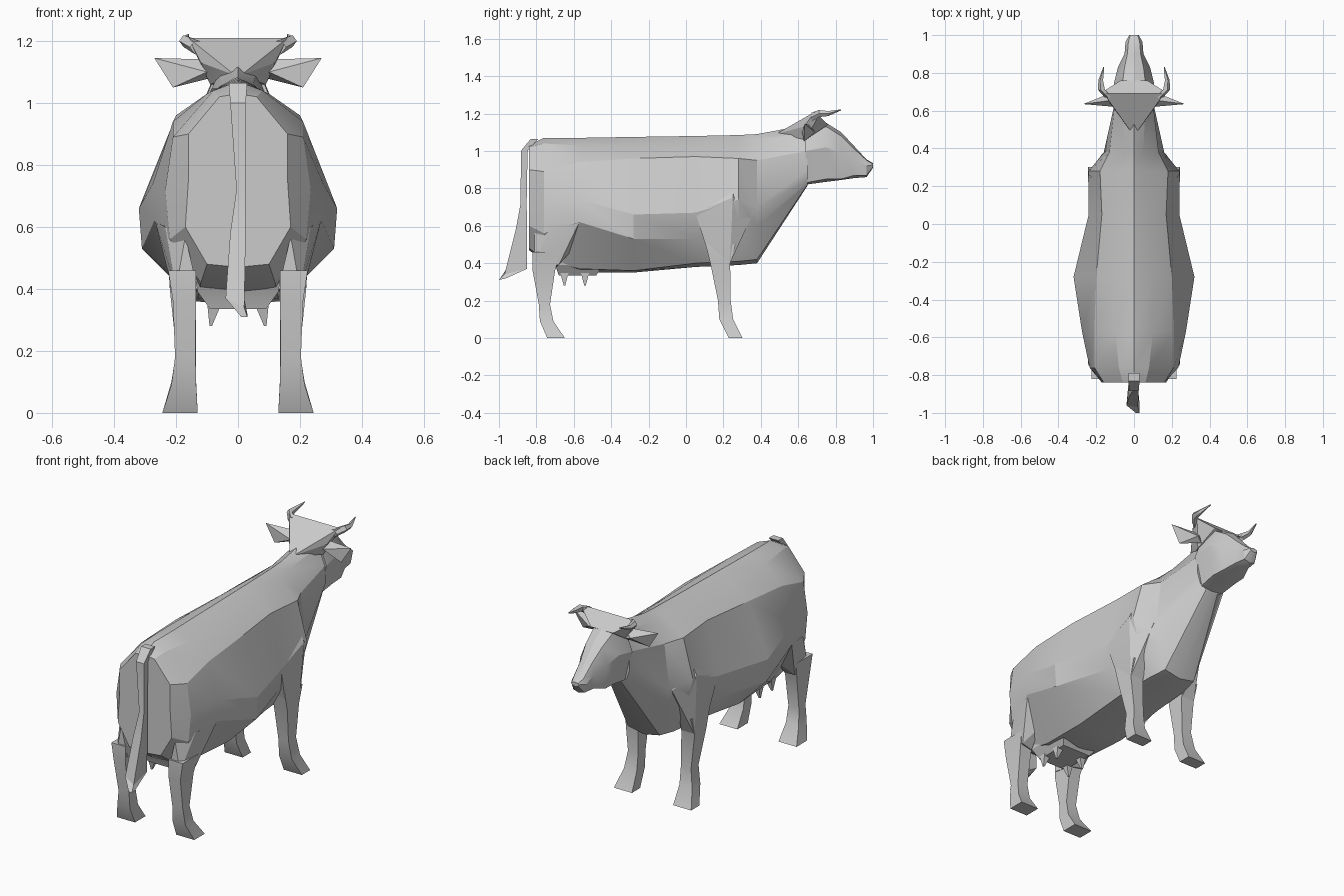
import bpy, bmesh, math

cube = bpy.data.objects.get("Cube")
if cube:
    bpy.data.objects.remove(cube, do_unlink=True)

hide = bpy.data.materials.new("plain grey hide")
hide.use_nodes = True
hide.diffuse_color = (0.6, 0.6, 0.6, 1)
hide.node_tree.nodes["Principled BSDF"].inputs["Base Color"].default_value = hide.diffuse_color


def finish(name, bm):
    """Turn a bmesh into a shaded, coloured object."""
    bmesh.ops.recalc_face_normals(bm, faces=bm.faces)
    mesh = bpy.data.meshes.new(name)
    bm.to_mesh(mesh)
    bm.free()
    mesh.materials.append(hide)
    obj = bpy.data.objects.new(name, mesh)
    bpy.context.collection.objects.link(obj)
    bpy.ops.object.select_all(action="DESELECT")
    obj.select_set(True)
    bpy.context.view_layer.objects.active = obj
    bpy.ops.object.shade_smooth_by_angle(angle=math.radians(24))


def loft(name, rings, side=1):
    """Skin a series of equal rings and cap both ends."""
    bm = bmesh.new()
    loops = [[bm.verts.new((side * x, y, z)) for x, y, z in ring] for ring in rings]
    count = len(loops[0])
    for a, b in zip(loops, loops[1:]):
        for i in range(count):
            j = (i + 1) % count
            bm.faces.new((a[i], a[j], b[j], b[i]))
    bm.faces.new(loops[0])
    bm.faces.new(loops[-1])
    finish(name, bm)


def section(y, top, flank, bottom):
    """Symmetrical cross-section from the points of its left half."""
    left = [(x, y, z) for x, z in flank]
    right = [(-x, y, z) for x, y, z in reversed(left)]
    return [(0, y, top)] + left + [(0, y, bottom)] + right


def box_ring(z, x, half_x, y, half_y):
    """Four-sided horizontal ring."""
    return [(x + i * half_x, y + j * half_y, z)
            for i, j in ((-1, -1), (1, -1), (1, 1), (-1, 1))]


def hull(name, points, side=1):
    """Faceted solid around a handful of points."""
    bm = bmesh.new()
    for x, y, z in points:
        bm.verts.new((side * x, y, z))
    result = bmesh.ops.convex_hull(bm, input=bm.verts)
    inside = [g for g in result["geom_interior"] if isinstance(g, bmesh.types.BMVert)]
    bmesh.ops.delete(bm, geom=inside, context="VERTS")
    finish(name, bm)


# Torso and neck, from rump to throat
torso = [
    (-.84, 1.03, [(.06, 1.02), (.16, .9), (.16, .75), (.17, .6), (.1, .48)], .47),
    (-.76, 1.07, [(.08, 1.04), (.21, .89), (.235, .72), (.22, .56), (.12, .42)], .41),
    (-.57, 1.07, [(.1, 1.03), (.21, .94), (.275, .74), (.27, .62), (.13, .37)], .35),
    (-.28, 1.075, [(.1, 1.03), (.2, .96), (.32, .66), (.31, .53), (.14, .36)], .35),
    (.05, 1.08, [(.08, 1.04), (.17, .97), (.24, .67), (.21, .53), (.13, .4)], .38),
    (.28, 1.085, [(.06, 1.05), (.18, .96), (.24, .74), (.2, .57), (.12, .41)], .39),
    (.38, 1.09, [(.05, 1.06), (.13, .95), (.16, .7), (.15, .6), (.1, .42)], .4),
    (.65, 1.14, [(.06, 1.1), (.1, 1), (.1, .9), (.08, .84), (.04, .82)], .815),
]
loft("torso", [section(*s) for s in torso])

# Head, tapering to the muzzle
head = [
    (.64, 1.13, [(.07, 1.1), (.11, 1), (.07, .83)], .82),
    (.75, 1.15, [(.06, 1.13), (.105, 1.02), (.075, .85)], .835),
    (.83, 1.1, [(.05, 1.08), (.085, .99), (.07, .85)], .845),
    (.9, 1.025, [(.035, 1.01), (.05, .95), (.045, .87)], .855),
    (.965, .955, [(.03, .95), (.045, .92), (.035, .87)], .86),
    (1, .935, [(.02, .93), (.025, .925), (.02, .915)], .91),
]
loft("head", [section(*s) for s in head])

# Crest between the horns, running back onto the neck
crest = [(.12, .63, 1.13), (.09, .64, 1.06), (.16, .69, 1.21), (.15, .71, 1.19),
         (.07, .76, 1.14), (.01, .48, 1.09)]
hull("crest", crest + [(-x, y, z) for x, y, z in crest])

# Tail with a flared tuft
loft("tail", [
    box_ring(1.065, 0, .03, -.81, .02),
    box_ring(1, 0, .025, -.865, .018),
    box_ring(.72, .01, .015, -.868, .016),
    box_ring(.58, 0, .025, -.88, .03),
    [(-.04, -.96, .37), (.02, -.97, .34), (.02, -.85, .37), (-.03, -.85, .4)],
    [(.01, -1, .31), (.03, -1, .31), (.03, -.96, .32), (.01, -.96, .32)],
])

# Udder
loft("udder", [box_ring(.46, 0, .14, -.56, .18),
               box_ring(.39, 0, .13, -.57, .13),
               box_ring(.335, 0, .09, -.58, .1)])

# Rings of each leg: height, centre and half width in x, centre and half depth in y
hind_leg = [(0, .187, .057, -.695, .047), (.09, .175, .04, -.745, .036),
            (.18, .17, .033, -.757, .03), (.36, .173, .037, -.76, .06),
            (.46, .18, .045, -.745, .075)]
front_leg = [(0, .187, .057, .265, .037), (.1, .175, .04, .215, .037),
             (.2, .167, .032, .205, .034), (.4, .178, .042, .183, .053),
             (.5, .18, .042, .185, .08)]

# Paired parts
for side, label in ((1, "left"), (-1, "right")):
    loft(label + "_hind_leg", [box_ring(*r) for r in hind_leg], side)
    loft(label + "_front_leg", [box_ring(*r) for r in front_leg], side)

    # Thigh and shoulder, blending each leg into the flank
    hull(label + "_thigh", [(.268, -.57, .62), (.235, -.72, .6), (.17, -.81, .57),
                            (.21, -.68, .39), (.14, -.69, .38), (.13, -.81, .4),
                            (.2, -.81, .4), (.15, -.6, .48)], side)
    hull(label + "_shoulder", [(.237, .05, .67), (.243, .25, .75), (.17, .37, .69),
                               (.22, .235, .4), (.14, .235, .4), (.14, .135, .4),
                               (.21, .135, .4), (.17, .25, .9)], side)

    hull(label + "_ear", [(.08, .66, 1.14), (.27, .635, 1.145), (.21, .63, 1.05),
                          (.09, .67, 1.08), (.13, .69, 1.1), (.1, .62, 1.1)], side)

    # Horn sweeping forward to a point
    path = [(.13, .67, 1.18, .025), (.17, .71, 1.2, .02),
            (.175, .76, 1.2, .014), (.16, .83, 1.22, .003)]
    loft(label + "_horn", [[(x + r * math.cos(k * math.tau / 5), y,
                             z + r * math.sin(k * math.tau / 5)) for k in range(5)]
                           for x, y, z, r in path], side)

    # Teats
    for place, y in (("rear", -.65), ("front", -.54)):
        loft(label + "_" + place + "_teat", [box_ring(.36, .075, .025, y, .025),
                                             box_ring(.28, .088, .004, y, .004)], side)
